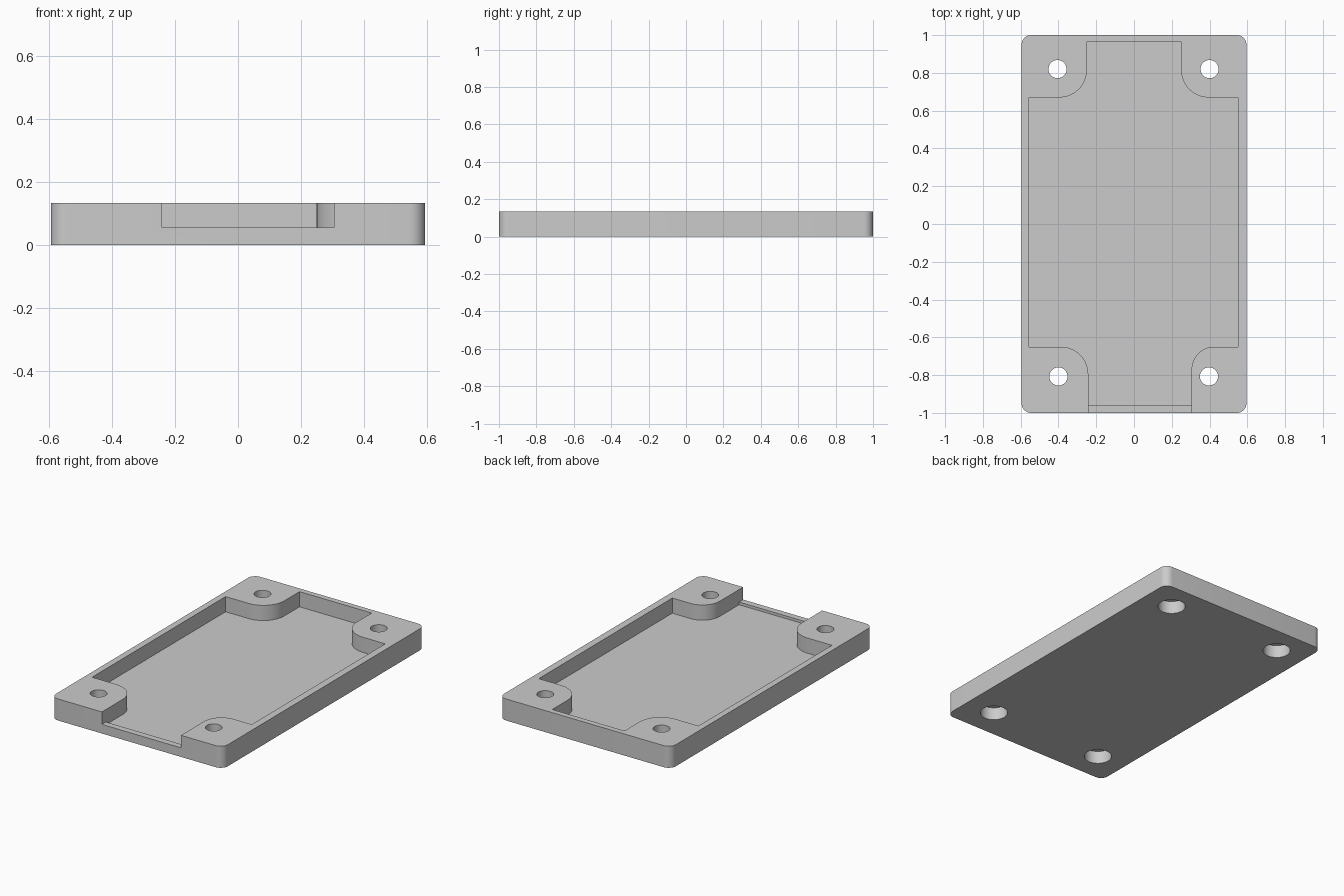
import bpy, bmesh, math

cube = bpy.data.objects.get("Cube")
if cube:
    bpy.data.objects.remove(cube, do_unlink=True)

HEIGHT, FLOOR, NOTCH_FLOOR = 0.135, 0.04, 0.057
ABOVE = HEIGHT + 0.1

gray = bpy.data.materials.new("plain gray")
gray.use_nodes = True
color = (0.6, 0.6, 0.6, 1)
gray.diffuse_color = color
gray.node_tree.nodes["Principled BSDF"].inputs["Base Color"].default_value = color


def arc(cx, cy, r, start, end, steps=16):
    """Points along an arc, angles in degrees."""
    angles = [math.radians(start + (end - start) * i / steps) for i in range(steps + 1)]
    return [(cx + r * math.cos(a), cy + r * math.sin(a)) for a in angles]


def prism(name, outline, z0, z1):
    """Extrude a counter-clockwise outline from z0 to z1."""
    bm = bmesh.new()
    base = bm.faces.new([bm.verts.new((x, y, z0)) for x, y in outline])
    top = bmesh.ops.extrude_face_region(bm, geom=[base])["geom"]
    verts = [v for v in top if isinstance(v, bmesh.types.BMVert)]
    bmesh.ops.translate(bm, verts=verts, vec=(0, 0, z1 - z0))
    bmesh.ops.recalc_face_normals(bm, faces=bm.faces)
    mesh = bpy.data.meshes.new(name)
    bm.to_mesh(mesh)
    bm.free()
    mesh.materials.append(gray)
    obj = bpy.data.objects.new(name, mesh)
    bpy.context.collection.objects.link(obj)
    return obj


def cut(target, cutter):
    """Subtract the cutter, then discard it."""
    bpy.context.view_layer.objects.active = target
    mod = target.modifiers.new("cut", "BOOLEAN")
    mod.operation, mod.solver, mod.object = "DIFFERENCE", "EXACT", cutter
    bpy.ops.object.modifier_apply(modifier=mod.name)
    bpy.data.objects.remove(cutter, do_unlink=True)


# Outer plate with rounded vertical corners
w, l, r = 0.595, 1.0, 0.05
corners = [(w - r, l - r, 0), (r - w, l - r, 90), (r - w, r - l, 180), (w - r, r - l, 270)]
outline = [p for x, y, a in corners for p in arc(x, y, r, a, a + 90, 8)]
tray = prism("tray", outline, 0, HEIGHT)

# Pocket running around the four rounded screw bosses
pocket = [(-0.242, -0.96), (0.305, -0.96)]
pocket += arc(0.425, -0.77, 0.12, 180, 90)
pocket += [(0.55, -0.65), (0.55, 0.67)]
pocket += arc(0.395, 0.815, 0.145, 270, 180)
pocket += [(0.25, 0.965), (-0.25, 0.965)]
pocket += arc(-0.395, 0.815, 0.145, 360, 270)
pocket += [(-0.555, 0.67), (-0.555, -0.65)]
pocket += arc(-0.387, -0.795, 0.145, 90, 0)
cut(tray, prism("pocket_cutter", pocket, FLOOR, ABOVE))

# Open notch in the front wall, leaving a low lip
notch = [(-0.242, -1.1), (0.305, -1.1), (0.305, -0.9), (-0.242, -0.9)]
cut(tray, prism("notch_cutter", notch, NOTCH_FLOOR, ABOVE))

# Screw holes, counterbored from below
for x, y in [(-0.405, 0.82), (0.4, 0.82), (-0.4, -0.807), (0.397, -0.807)]:
    for radius, z0, z1 in [(0.048, -0.1, ABOVE), (0.08, -0.1, 0.08)]:
        circle = arc(x, y, radius, 0, 360, 40)[:-1]
        cut(tray, prism("hole_cutter", circle, z0, z1))

bpy.ops.object.select_all(action="DESELECT")
tray.select_set(True)
bpy.context.view_layer.objects.active = tray
bpy.ops.object.shade_smooth_by_angle(angle=math.radians(30))
